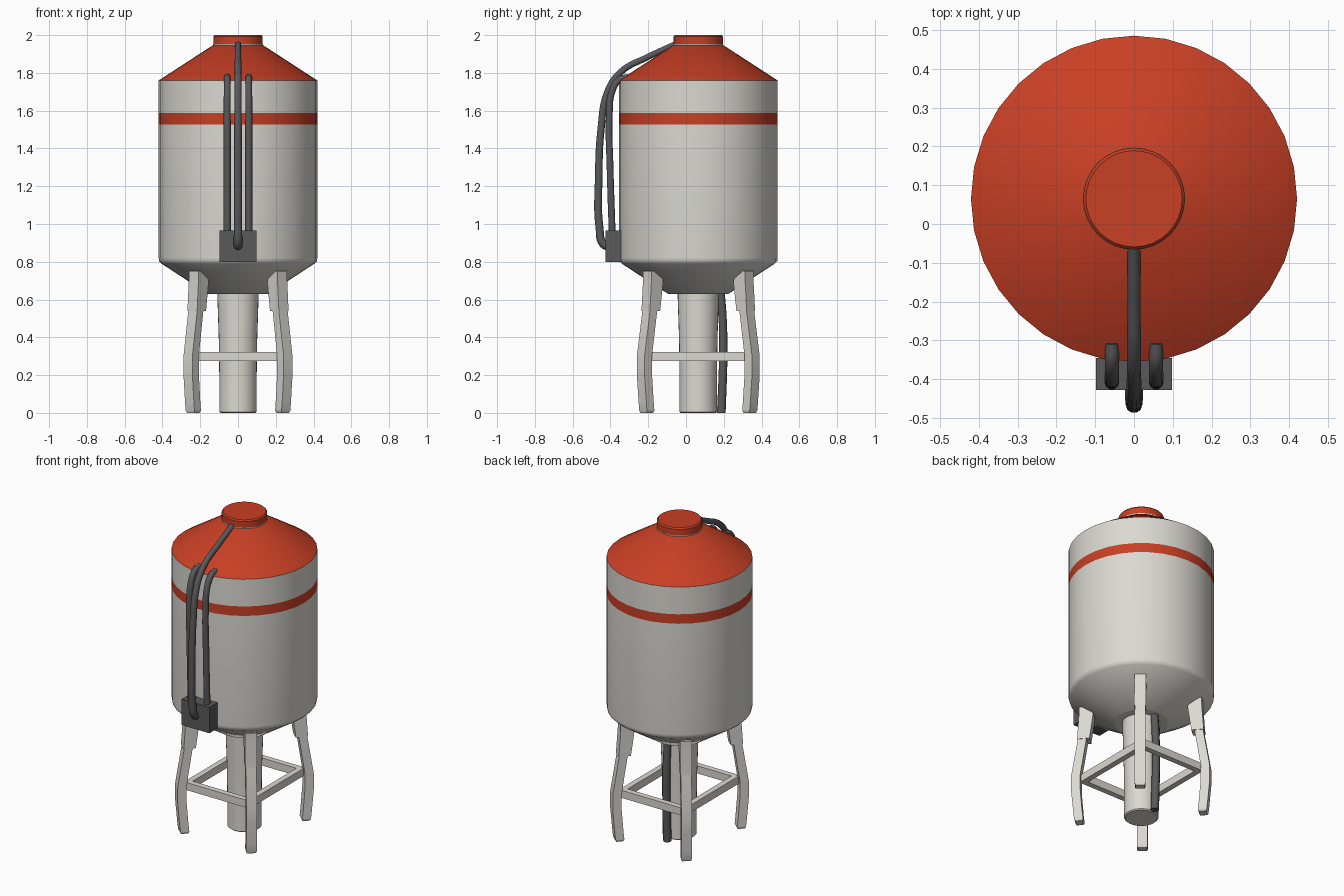
import bpy, bmesh, math
from mathutils import Vector

if "Cube" in bpy.data.objects:
    bpy.data.objects.remove(bpy.data.objects["Cube"])

CY = 0.065  # the tank axis sits slightly behind the origin


def material(name, rgb):
    m = bpy.data.materials.new(name)
    m.diffuse_color = (*rgb, 1)
    m.use_nodes = True
    m.node_tree.nodes["Principled BSDF"].inputs["Base Color"].default_value = m.diffuse_color
    return m


WHITE = material("off_white", (0.70, 0.69, 0.64))
RED = material("orange_red", (0.58, 0.05, 0.018))
DARK = material("dark_grey", (0.10, 0.10, 0.105))


def finish(name, bm, mats, angle=40):
    bmesh.ops.recalc_face_normals(bm, faces=bm.faces)
    me = bpy.data.meshes.new(name)
    bm.to_mesh(me)
    bm.free()
    for m in mats:
        me.materials.append(m)
    ob = bpy.data.objects.new(name, me)
    bpy.context.collection.objects.link(ob)
    bpy.ops.object.select_all(action='DESELECT')
    ob.select_set(True)
    bpy.context.view_layer.objects.active = ob
    bpy.ops.object.shade_smooth_by_angle(angle=math.radians(angle))
    return ob


def loft(bm, rings):
    """Skin a list of closed point rings and cap both ends."""
    rows = [[bm.verts.new(p) for p in ring] for ring in rings]
    n = len(rows[0])
    for a, b in zip(rows, rows[1:]):
        for i in range(n):
            j = (i + 1) % n
            bm.faces.new((a[i], a[j], b[j], b[i]))
    bm.faces.new(rows[0][::-1])
    bm.faces.new(rows[-1])


def lathe(name, profile, mats, n=32, rule=None):
    bm = bmesh.new()
    loft(bm, [[(r * math.cos(2 * math.pi * i / n), CY + r * math.sin(2 * math.pi * i / n), z)
               for i in range(n)] for r, z in profile])
    if rule:
        for f in bm.faces:
            f.material_index = rule(f.calc_center_median().z)
    return finish(name, bm, mats)


def box(bm, lo, hi):
    x0, y0, z0 = lo
    x1, y1, z1 = hi
    loft(bm, [[(x0, y0, z), (x1, y0, z), (x1, y1, z), (x0, y1, z)] for z in (z0, z1)])


def hose(name, points, r0, r1):
    cu = bpy.data.curves.new(name, 'CURVE')
    cu.dimensions = '3D'
    cu.bevel_depth = 1.0
    cu.bevel_resolution = 3
    cu.use_fill_caps = True
    cu.resolution_u = 6
    sp = cu.splines.new('BEZIER')
    sp.bezier_points.add(len(points) - 1)
    for i, (bp, p) in enumerate(zip(sp.bezier_points, points)):
        bp.co = p
        bp.radius = r0 + (r1 - r0) * i / (len(points) - 1)
        bp.handle_left_type = bp.handle_right_type = 'AUTO'
    cu.materials.append(DARK)
    ob = bpy.data.objects.new(name, cu)
    bpy.context.collection.objects.link(ob)
    bpy.ops.object.select_all(action='DESELECT')
    ob.select_set(True)
    bpy.context.view_layer.objects.active = ob
    bpy.ops.object.convert(target='MESH')
    bpy.ops.object.shade_smooth_by_angle(angle=math.radians(50))


# Tank: hopper bottom, wall with a painted stripe, conical roof
lathe("tank", [(0.15, 0.63), (0.16, 0.63), (0.405, 0.79), (0.418, 0.803), (0.42, 0.82),
               (0.42, 1.527), (0.42, 1.587), (0.42, 1.76), (0.132, 1.947)],
      [WHITE, RED], rule=lambda z: int(1.53 < z < 1.58 or z > 1.77))
# Pale seam and the lid on the roof
lathe("neck_seam", [(0.132, 1.945), (0.132, 1.953)], [WHITE])
lathe("lid", [(0.131, 1.952), (0.131, 1.992), (0.124, 2.0)], [RED])
# Central discharge pipe
lathe("discharge_pipe", [(0.092, 0.0), (0.099, 0.006), (0.099, 0.2), (0.102, 0.4), (0.11, 0.64)], [WHITE])

# Legs: bent beams set radially, each with a wider bracket on the hopper
AZ = math.radians(49)


def radial_beam(bm, rows, sx, sy):
    """rows: (inner radius, outer radius, half width, z)"""
    d = Vector((sx * math.cos(AZ), sy * math.sin(AZ), 0))
    t = Vector((-d.y, d.x, 0))
    o = Vector((0, CY, 0))
    loft(bm, [[o + d * a - t * w + Vector((0, 0, z)), o + d * b - t * w + Vector((0, 0, z)),
               o + d * b + t * w + Vector((0, 0, z)), o + d * a + t * w + Vector((0, 0, z))]
              for a, b, w, z in rows])


for sx, xn in ((-1, "left"), (1, "right")):
    for sy, yn in ((-1, "front"), (1, "back")):
        bm = bmesh.new()
        radial_beam(bm, [(0.340, 0.382, 0.026, 0.0), (0.335, 0.387, 0.031, 0.012),
                         (0.340, 0.392, 0.031, 0.06), (0.351, 0.404, 0.031, 0.20),
                         (0.352, 0.404, 0.031, 0.30), (0.312, 0.362, 0.031, 0.56)], sx, sy)
        finish(f"{yn}_{xn}_leg", bm, [WHITE], 20)
        bm = bmesh.new()
        radial_beam(bm, [(0.297, 0.369, 0.034, 0.54), (0.275, 0.358, 0.034, 0.70),
                         (0.310, 0.358, 0.034, 0.75)], sx, sy)
        finish(f"{yn}_{xn}_leg_bracket", bm, [WHITE], 20)

# Cross braces between the legs
bm = bmesh.new()
for s in (-1, 1):
    y = CY + s * 0.262
    box(bm, (-0.215, y - 0.018, 0.275), (0.215, y + 0.018, 0.323))
    x = s * 0.212
    box(bm, (x - 0.018, CY - 0.265, 0.275), (x + 0.018, CY + 0.265, 0.323))
finish("leg_braces", bm, [WHITE], 20)

# Valve box on the front
bm = bmesh.new()
box(bm, (-0.098, -0.427, 0.80), (0.098, -0.345, 0.965))
finish("valve_box", bm, [DARK], 20)

# Hoses: a tall centre one, two side ones, and a drain at the back
hose("centre_hose", [(0, y, z) for y, z in (
    (-0.40, 0.88), (-0.437, 0.893), (-0.458, 0.98), (-0.462, 1.25), (-0.45, 1.5),
    (-0.415, 1.70), (-0.345, 1.805), (-0.2, 1.885), (-0.055, 1.953))], 0.024, 0.016)
for s, n in ((-1, "left"), (1, "right")):
    hose(f"{n}_side_hose", [(s * 0.057, y, z) for y, z in (
        (-0.39, 0.93), (-0.402, 1.3), (-0.406, 1.58), (-0.392, 1.70),
        (-0.355, 1.762), (-0.305, 1.778))], 0.019, 0.018)
hose("drain_hose", [(0, 0.187, 0.0), (0, 0.197, 0.3), (0, 0.194, 0.5), (0, 0.18, 0.68)], 0.024, 0.022)
